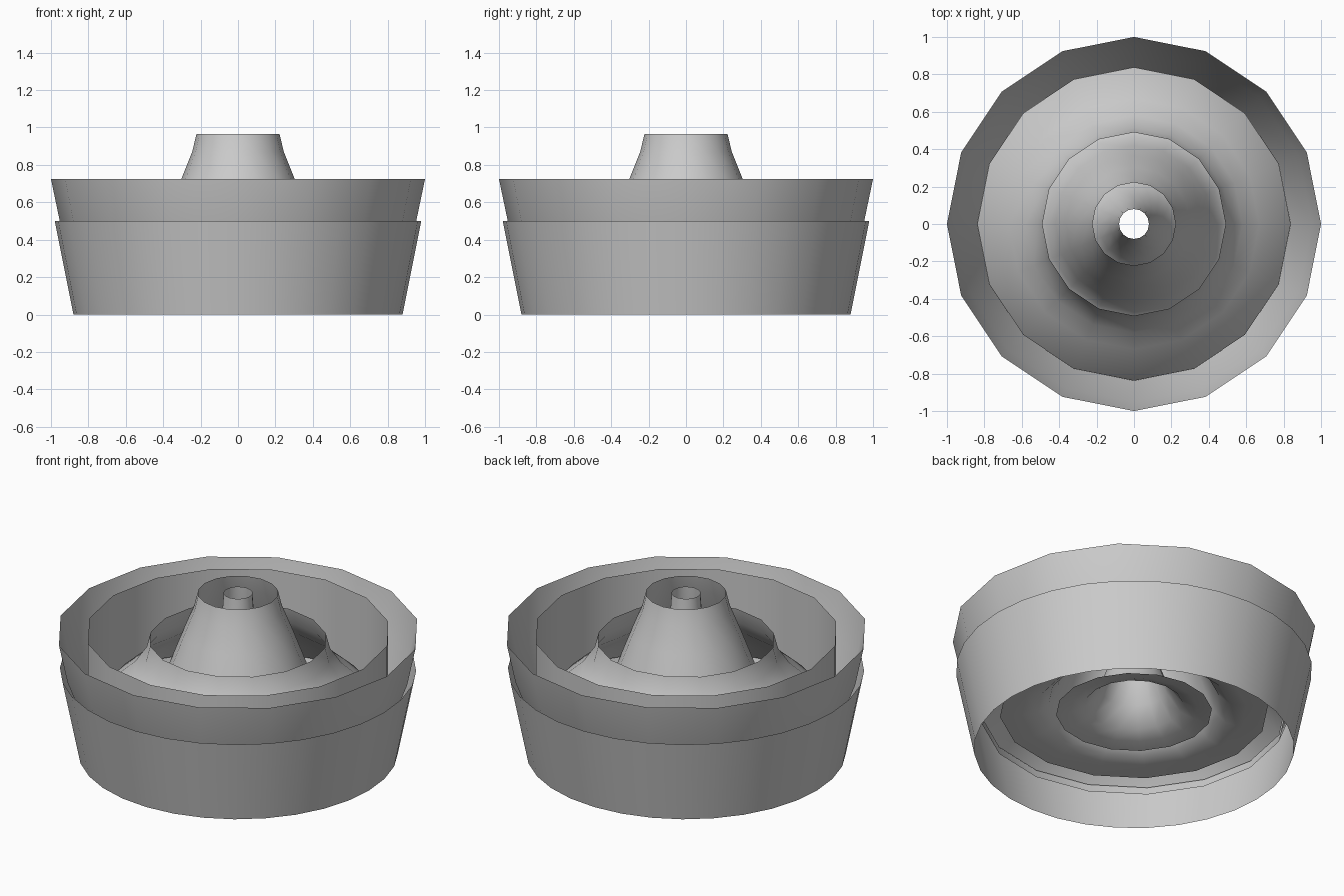
import bpy, bmesh, math

if "Cube" in bpy.data.objects:
    bpy.data.objects.remove(bpy.data.objects["Cube"])


def shell(name, profile, sides=16):
    """Open thin shell of revolution from a (radius, height) profile."""
    bm = bmesh.new()
    rings = []
    for r, z in profile:
        rings.append([bm.verts.new((r * math.cos(2 * math.pi * i / sides),
                                    r * math.sin(2 * math.pi * i / sides), z))
                      for i in range(sides)])
    for upper, lower in zip(rings, rings[1:]):
        for i in range(sides):
            j = (i + 1) % sides
            f = bm.faces.new((upper[i], lower[i], lower[j], upper[j]))
            f.smooth = True
    mesh = bpy.data.meshes.new(name)
    bm.to_mesh(mesh)
    bm.free()
    obj = bpy.data.objects.new(name, mesh)
    bpy.context.collection.objects.link(obj)
    return obj


# Nested trumpet-shaped petals, from the central tube outwards
shell("central_tube", [(.08, .965), (.095, .75), (.13, .55), (.19, .38),
                       (.27, .275), (.35, .245), (.43, .23)])
shell("inner_trumpet", [(.222, .965), (.245, .87), (.303, .725), (.365, .56),
                        (.42, .41), (.47, .31), (.53, .255), (.62, .24), (.74, .235)])
shell("middle_trumpet", [(.49, .68), (.515, .585), (.58, .49), (.67, .41), (.76, .33), (.838, .23)])

# Upright inner ring
shell("inner_ring", [(.838, .725), (.838, .23)])

# Flared outer walls: the upper one sits inside the lower one
shell("upper_wall", [(1.0, .725), (.953, .50), (.835, .186)])
shell("lower_wall", [(.98, .50), (.88, 0)], sides=32)
